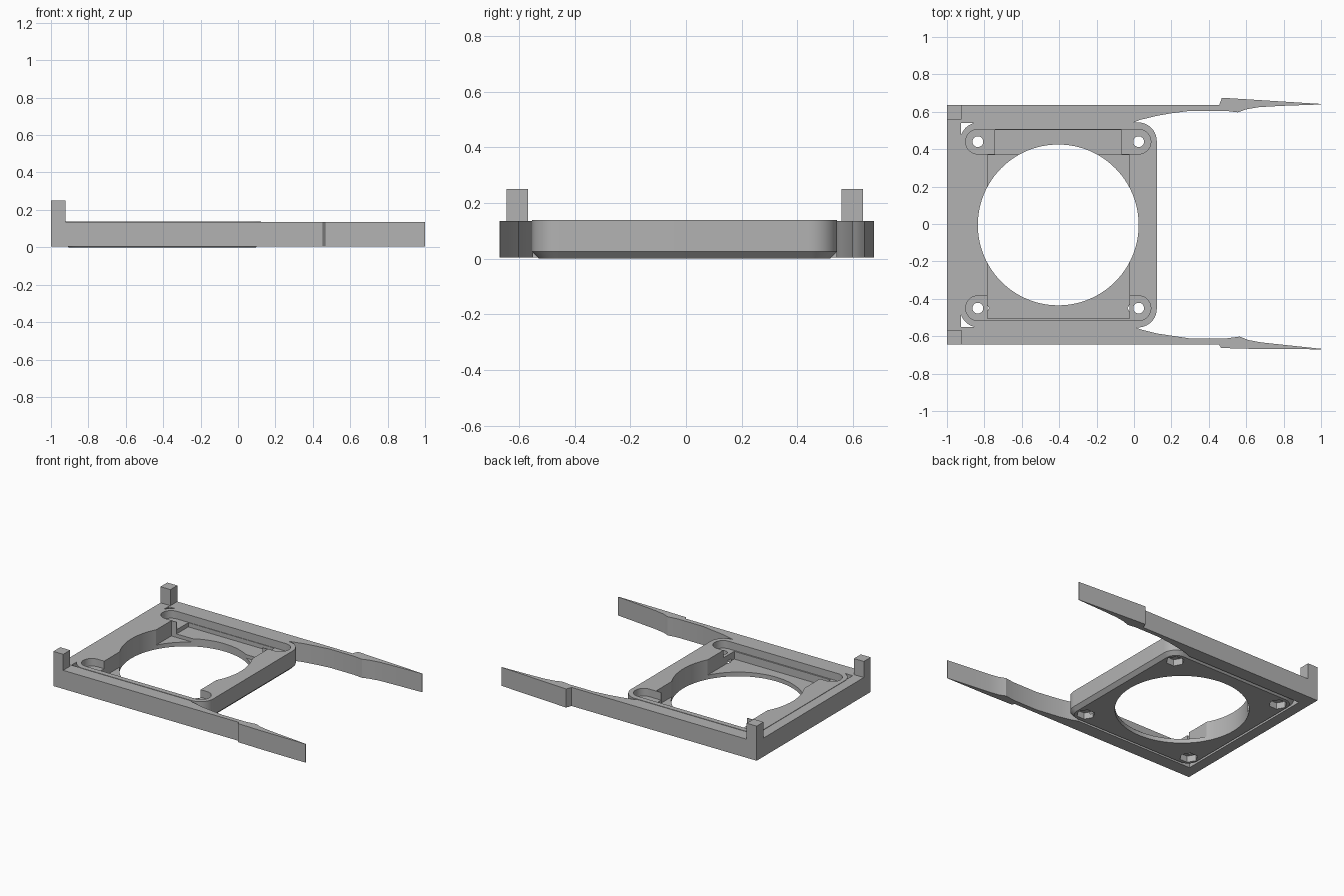
import bpy, bmesh, math

if "Cube" in bpy.data.objects:
    bpy.data.objects.remove(bpy.data.objects["Cube"], do_unlink=True)

grey = bpy.data.materials.new("plain grey")
grey.use_nodes = True
grey.diffuse_color = (0.45, 0.45, 0.45, 1)
grey.node_tree.nodes["Principled BSDF"].inputs["Base Color"].default_value = grey.diffuse_color

CX, CY = -0.405, -0.005      # centre of the fan opening
TOP = 0.136


def loft(name, rings):
    """Solid through stacked outlines; each ring is (points, z)."""
    bm = bmesh.new()
    loops = [[bm.verts.new((x, y, z)) for x, y in pts] for pts, z in rings]
    bm.faces.new(loops[0][::-1])
    bm.faces.new(loops[-1])
    n = len(loops[0])
    for lo, hi in zip(loops, loops[1:]):
        for i in range(n):
            j = (i + 1) % n
            bm.faces.new((lo[i], lo[j], hi[j], hi[i]))
    bmesh.ops.recalc_face_normals(bm, faces=bm.faces)
    mesh = bpy.data.meshes.new(name)
    bm.to_mesh(mesh)
    bm.free()
    mesh.materials.append(grey)
    ob = bpy.data.objects.new(name, mesh)
    bpy.context.collection.objects.link(ob)
    return ob


def prism(name, pts, z0, z1):
    return loft(name, [(pts, z0), (pts, z1)])


def rect(x0, x1, y0, y1):
    return [(x0, y0), (x1, y0), (x1, y1), (x0, y1)]


def circle(x, y, r, n):
    return [(x + r * math.cos(math.tau * i / n), y + r * math.sin(math.tau * i / n))
            for i in range(n)]


def rounded(x0, x1, y0, y1, r, n=10):
    corners = [(x1 - r, y1 - r), (x0 + r, y1 - r), (x0 + r, y0 + r), (x1 - r, y0 + r)]
    return [(cx + r * math.cos(a), cy + r * math.sin(a))
            for q, (cx, cy) in enumerate(corners)
            for a in (math.pi / 2 * (q + i / n) for i in range(n + 1))]


def cut(target, cutter):
    mod = target.modifiers.new("cut", "BOOLEAN")
    mod.operation = "DIFFERENCE"
    mod.solver = "EXACT"
    mod.object = cutter
    bpy.context.view_layer.objects.active = target
    bpy.ops.object.modifier_apply(modifier=mod.name)
    bpy.data.objects.remove(cutter, do_unlink=True)


# Fan plate: rounded square with a chamfered underside
bx, by = (-0.93, 0.122), (-0.553, 0.543)
side = rounded(*bx, *by, 0.1)
base = rounded(bx[0] + 0.025, bx[1] - 0.025, by[0] + 0.025, by[1] - 0.025, 0.075)
plate = loft("fan_plate", [(base, 0), (side, 0.025), (side, 0.139)])

# Recesses: two long slots, the deep centre and a stepped ledge at the back
for s in (-1, 1):
    y = CY + s * 0.445
    cut(plate, prism("slot_cutter", rounded(-0.9, 0.09, y - 0.066, y + 0.066, 0.0655), 0.085, 0.3))
cut(plate, prism("centre_cutter", rect(-0.783, -0.025, -0.506, 0.37), 0.03, 0.3))
cut(plate, prism("ledge_cutter", rect(-0.742, -0.066, 0.36, 0.502), 0.055, 0.3))
cut(plate, prism("opening_cutter", circle(CX, CY, 0.43, 96), -0.1, 0.3))

# Screw holes with hexagonal nut pockets underneath
for sx in (-1, 1):
    for sy in (-1, 1):
        x, y = CX + sx * 0.43, CY + sy * 0.445
        cut(plate, prism("screw_cutter", circle(x, y, 0.029, 24), -0.1, 0.3))
        cut(plate, prism("nut_cutter", circle(x, y, 0.06, 6), -0.1, 0.045))

# Rear bar joining the side rails
prism("end_bar", rect(-1, -0.925, -0.645, 0.635), 0.004, TOP)

# Side rails ending in tapered, barbed clip arms
left_rail = [(-0.93, 0.54), (-0.01, 0.54), (0.03, 0.556), (0.12, 0.578), (0.2, 0.592),
             (0.3, 0.605), (0.49, 0.605), (0.555, 0.597), (0.6, 0.613), (0.67, 0.625),
             (0.8, 0.632), (1, 0.639), (1, 0.642), (0.47, 0.675), (0.455, 0.635),
             (-0.93, 0.635)]
right_rail = [(-0.93, -0.55), (0, -0.55), (0.04, -0.565), (0.12, -0.585), (0.2, -0.597),
              (0.3, -0.612), (0.49, -0.612), (0.565, -0.602), (0.61, -0.62), (0.68, -0.633),
              (0.8, -0.646), (1, -0.667), (1, -0.67), (0.65, -0.668), (0.465, -0.663),
              (0.455, -0.645), (-0.93, -0.645)]
prism("left_rail", left_rail, 0.004, TOP)
prism("right_rail", right_rail, 0.004, TOP)

# Upright corner pegs
prism("left_peg", rect(-1, -0.922, 0.558, 0.635), TOP - 0.01, 0.25)
prism("right_peg", rect(-1, -0.922, -0.645, -0.568), TOP - 0.01, 0.25)

# Smooth the curved walls, keep real edges sharp
for ob in bpy.context.scene.objects:
    if ob.type == "MESH":
        bpy.ops.object.select_all(action="DESELECT")
        ob.select_set(True)
        bpy.context.view_layer.objects.active = ob
        bpy.ops.object.shade_smooth_by_angle(angle=math.radians(25))
